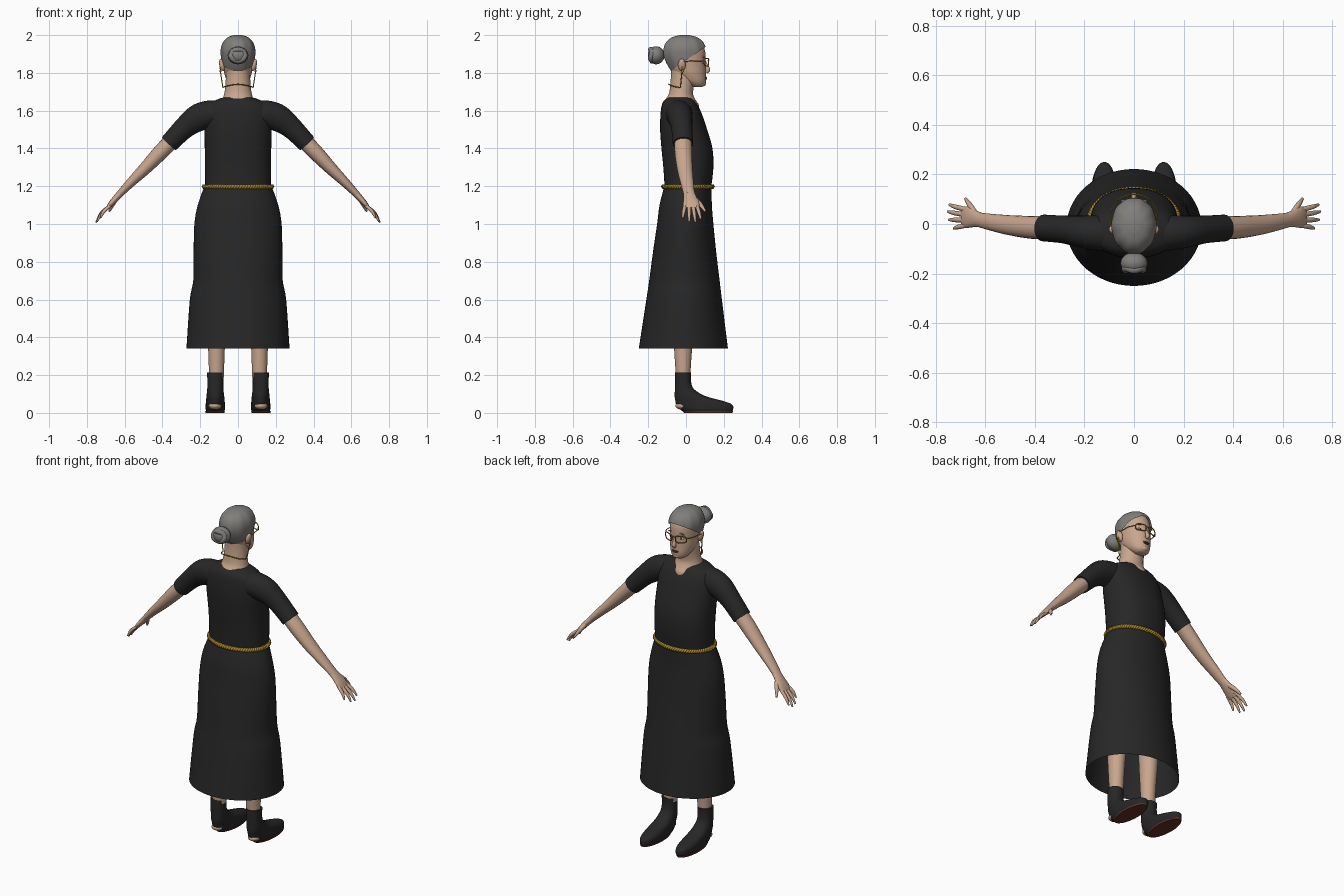
import bpy, bmesh, math
from mathutils import Vector, Matrix

cube = bpy.data.objects.get("Cube")
if cube:
    bpy.data.objects.remove(cube, do_unlink=True)


def material(name, r, g, b):
    m = bpy.data.materials.new(name)
    m.use_nodes = True
    m.diffuse_color = (r, g, b, 1)
    m.node_tree.nodes["Principled BSDF"].inputs["Base Color"].default_value = (r, g, b, 1)
    return m


BLACK = material("black cloth", .02, .02, .02)
SKIN = material("skin", .58, .38, .27)
HAIR = material("grey hair", .22, .21, .20)
GOLD = material("gold", .42, .25, .02)
BROWN = material("brown sole", .12, .03, .02)
LIP = material("dark lips", .16, .05, .045)
WHITE = material("eye white", .65, .62, .58)
DARK = material("dark iris", .02, .015, .01)


def finish(name, bm, mat, angle=50):
    bmesh.ops.recalc_face_normals(bm, faces=bm.faces)
    me = bpy.data.meshes.new(name)
    bm.to_mesh(me)
    bm.free()
    me.materials.append(mat)
    ob = bpy.data.objects.new(name, me)
    bpy.context.collection.objects.link(ob)
    bpy.ops.object.select_all(action='DESELECT')
    ob.select_set(True)
    bpy.context.view_layer.objects.active = ob
    bpy.ops.object.shade_smooth_by_angle(angle=math.radians(angle))
    return ob


def smooth_rows(rows, steps=4):
    """Catmull-Rom interpolation through the given rows."""
    out = []
    last = len(rows) - 1
    for i in range(last):
        a, b, c, d = (rows[max(0, min(last, i + k))] for k in (-1, 0, 1, 2))
        for s in range(steps):
            t = s / steps
            out.append([q + .5 * t * (r - p + t * (2*p - 5*q + 4*r - e + t * (3*(q - r) + e - p)))
                        for p, q, r, e in zip(a, b, c, d)])
    return out + [list(rows[-1])]


def skin_rings(rings, caps=(True, True)):
    bm = bmesh.new()
    loops = [[bm.verts.new(p) for p in ring] for ring in rings]
    n = len(loops[0])
    for a, b in zip(loops, loops[1:]):
        for i in range(n):
            bm.faces.new((a[i], a[(i + 1) % n], b[(i + 1) % n], b[i]))
    for loop, cap in zip((loops[0], loops[-1]), caps):
        if cap:
            bm.faces.new(loop)
    return bm


def stack(rows, cx=0, power=2, grow=0, ripple=0, caps=(True, True), seg=40):
    """Horizontal ovals: z, half width, back y, front y."""
    rings = []
    for z, rx, yb, yf in smooth_rows(rows):
        ring = []
        for i in range(seg):
            a = math.tau * i / seg
            c, s = math.cos(a), math.sin(a)
            k = 1 + ripple * math.cos(10 * a)
            px = math.copysign(abs(c) ** (2 / power), c) * (rx + grow) * k
            py = math.copysign(abs(s) ** (2 / power), s) * ((yf - yb) / 2 + grow) * k
            ring.append((cx + px, (yb + yf) / 2 + py, z))
        rings.append(ring)
    return skin_rings(rings, caps)


def tube(name, rows, mat, side=1, seg=20):
    """Oval tube along a path: x, y, z, thickness, y radius."""
    rows = smooth_rows(rows)
    pts = [Vector((r[0] * side, r[1], r[2])) for r in rows]
    rings = []
    for i, (p, r) in enumerate(zip(pts, rows)):
        t = (pts[min(i + 1, len(pts) - 1)] - pts[max(i - 1, 0)]).normalized()
        v = (Vector((0, 1, 0)) - t * t.y).normalized()
        u = t.cross(v)
        rings.append([p + u * r[3] * math.cos(math.tau * k / seg) + v * r[4] * math.sin(math.tau * k / seg)
                      for k in range(seg)])
    return finish(name, skin_rings(rings), mat)


def ball(name, loc, size, mat, rot=0):
    bm = bmesh.new()
    bmesh.ops.create_uvsphere(bm, u_segments=20, v_segments=12, radius=1)
    bm.transform(Matrix.Translation(loc) @ Matrix.Rotation(rot, 4, 'Y') @ Matrix.Diagonal((*size, 1)))
    return finish(name, bm, mat)


def wire(name, pts, radius, mat, closed=False):
    cu = bpy.data.curves.new(name, 'CURVE')
    cu.dimensions = '3D'
    cu.bevel_depth = radius
    cu.bevel_resolution = 2
    sp = cu.splines.new('POLY')
    sp.points.add(len(pts) - 1)
    for q, p in zip(sp.points, pts):
        q.co = (*p, 1)
    sp.use_cyclic_u = closed
    cu.materials.append(mat)
    ob = bpy.data.objects.new(name, cu)
    bpy.context.collection.objects.link(ob)
    return ob


# Dress: bodice and open skirt
finish("bodice", stack([(1.19, .174, -.113, .133), (1.3, .175, -.12, .145), (1.4, .176, -.13, .14),
                        (1.5, .178, -.137, .112), (1.58, .176, -.135, .085), (1.63, .158, -.128, .062),
                        (1.655, .12, -.115, .045), (1.67, .078, -.095, .03)], power=2.25), BLACK)
finish("skirt", stack([(1.2, .178, -.115, .135), (1.1, .213, -.14, .137), (1, .231, -.153, .145),
                       (.85, .235, -.175, .16), (.7, .237, -.195, .178), (.6, .255, -.21, .19),
                       (.34, .273, -.25, .222)], caps=(True, False), seg=56), BLACK)

# Twisted cord belt
for k in range(2):
    cord = []
    for i in range(240):
        a = math.tau * i / 240
        w = 40 * a + k * math.pi
        r = .006 * math.cos(w)
        cord.append(((.179 + r) * math.cos(a), .01 + (.129 + r) * math.sin(a), 1.198 + .006 * math.sin(w)))
    wire("belt_cord", cord, .0075, GOLD, True)

# Neck, upper chest and head
finish("neck", stack([(1.60, .05, -.07, .069), (1.63, .068, -.09, .068), (1.655, .08, -.108, .052),
                      (1.685, .074, -.092, .038), (1.72, .068, -.085, .04), (1.78, .064, -.08, .05),
                      (1.84, .06, -.08, .04)]), SKIN)
HEAD = [(1.725, .028, .035, .085), (1.737, .044, .01, .10), (1.76, .06, -.03, .106), (1.80, .073, -.07, .105),
        (1.84, .078, -.095, .104), (1.88, .082, -.111, .104), (1.92, .082, -.112, .10),
        (1.955, .07, -.098, .084), (1.98, .046, -.068, .054), (1.992, .014, -.025, .01)]
finish("head", stack(HEAD), SKIN)
tube("nose", [(0, .098, 1.865, .005, .006), (0, .108, 1.84, .008, .009), (0, .116, 1.815, .013, .012),
              (0, .107, 1.803, .009, .008)], SKIN)
ball("upper_lip", (0, .105, 1.777), (.022, .006, .004), LIP)
ball("lower_lip", (0, .104, 1.769), (.018, .007, .005), LIP)
ball("chin", (0, .09, 1.743), (.022, .016, .014), SKIN)

# Swept hair and bun
bm = stack([(z + .008, rx, yb, yf) for z, rx, yb, yf in HEAD], grow=.008, ripple=.012, seg=80)
bmesh.ops.bisect_plane(bm, geom=bm.verts[:] + bm.edges[:] + bm.faces[:], plane_co=(0, .1, 1.935),
                       plane_no=(0, -.13, .19), clear_inner=True)
finish("hair", bm, HAIR)
ball("bun", (0, -.158, 1.893), (.055, .044, .048), HAIR)
wire("bun_coil", [(.036 * math.cos(a), -.182 + .004 * math.sin(3 * a), 1.893 + .03 * math.sin(a))
                  for a in (math.tau * i / 32 for i in range(32))], .015, HAIR, True)

# Glasses bridge and cord behind the neck
wire("glasses_bridge", [(-.013, .117, 1.863), (0, .121, 1.868), (.013, .117, 1.863)], .003, GOLD)
wire("glasses_cord_back", smooth_rows([(-.08, -.03, 1.722), (-.062, -.07, 1.73), (0, -.092, 1.74),
                                       (.062, -.07, 1.73), (.08, -.03, 1.722)]), .003, GOLD)

for side, label in ((1, "left"), (-1, "right")):
    # Face details
    ball(label + "_eye", (side * .034, .089, 1.856), (.014, .008, .007), WHITE)
    ball(label + "_iris", (side * .034, .095, 1.856), (.006, .003, .006), DARK)
    ball(label + "_brow", (side * .035, .093, 1.884), (.02, .006, .004), HAIR, side * .15)
    ball(label + "_ear", (side * .085, -.022, 1.842), (.014, .02, .033), SKIN, side * .25)
    ball(label + "_earring", (side * .092, -.018, 1.81), (.006, .006, .008), GOLD)
    # Spectacle frame, temple and hanging cord
    frame = []
    for i in range(28):
        a = math.tau * i / 28
        c, s = math.cos(a), math.sin(a)
        x = .041 + .029 * math.copysign(abs(c) ** .6, c)
        frame.append((side * x, .12 - 5 * x * x, 1.857 + .02 * math.copysign(abs(s) ** .6, s)))
    wire(label + "_glasses_frame", frame, .003, GOLD, True)
    wire(label + "_temple", [(side * .07, .096, 1.864), (side * .09, .06, 1.864),
                             (side * .096, -.02, 1.86)], .0025, GOLD)
    wire(label + "_glasses_cord", [(side * .097, -.02, 1.86), (side * .092, -.022, 1.8),
                                   (side * .08, -.03, 1.722)], .003, GOLD)
    # Sleeve, forearm and hand
    tube(label + "_sleeve", [(.09, -.04, 1.582, .07, .07), (.15, -.036, 1.581, .073, .07),
                             (.215, -.03, 1.56, .072, .064), (.285, -.022, 1.508, .058, .056),
                             (.366, -.016, 1.425, .05, .054)], BLACK, side, 32)
    tube(label + "_arm", [(.33, -.016, 1.462, .042, .046), (.41, -.014, 1.38, .041, .046),
                          (.494, -.006, 1.292, .033, .041), (.565, .005, 1.222, .025, .035),
                          (.628, .017, 1.157, .018, .029)], SKIN, side)
    tube(label + "_palm", [(.618, .016, 1.167, .019, .029), (.645, .022, 1.138, .017, .035),
                           (.672, .027, 1.108, .014, .043), (.692, .028, 1.083, .009, .04)], SKIN, side)
    for k, (x, y, z) in enumerate([(.745, .078, 1.026), (.752, .05, 1.008), (.747, .017, 1.012),
                                   (.728, -.018, 1.032)]):
        base = Vector((.676, .058 - .021 * k, 1.098))
        mid = base.lerp(Vector((x, y, z)), .55) + Vector((.006, 0, .004))
        tube(label + "_finger", [(*base, .009, .01), (*mid, .009, .0095), (x, y, z, .004, .005)],
             SKIN, side, 12)
    tube(label + "_thumb", [(.638, .035, 1.143, .011, .015), (.662, .075, 1.105, .011, .012),
                            (.681, .102, 1.067, .005, .006)], SKIN, side, 12)
    # Leg, ankle shoe, bare heel and sole
    finish(label + "_leg", stack([(.9, .07, -.08, .06), (.5, .052, -.07, .045), (.34, .044, -.063, .032),
                                  (.19, .039, -.053, .022)], cx=side * .114), SKIN)
    finish(label + "_shoe", stack([(.004, .046, -.005, .243), (.02, .051, -.035, .25), (.045, .051, -.052, .243),
                                   (.065, .049, -.057, .19), (.088, .047, -.06, .105), (.125, .043, -.059, .043),
                                   (.165, .042, -.058, .027), (.213, .044, -.057, .027)],
                                  cx=side * .12, power=2.2), BLACK)
    finish(label + "_sole", stack([(0, .05, -.01, .246), (.009, .052, -.02, .249)], cx=side * .122), BROWN)
    ball(label + "_heel", (side * .122, -.022, .038), (.033, .034, .02), SKIN)
